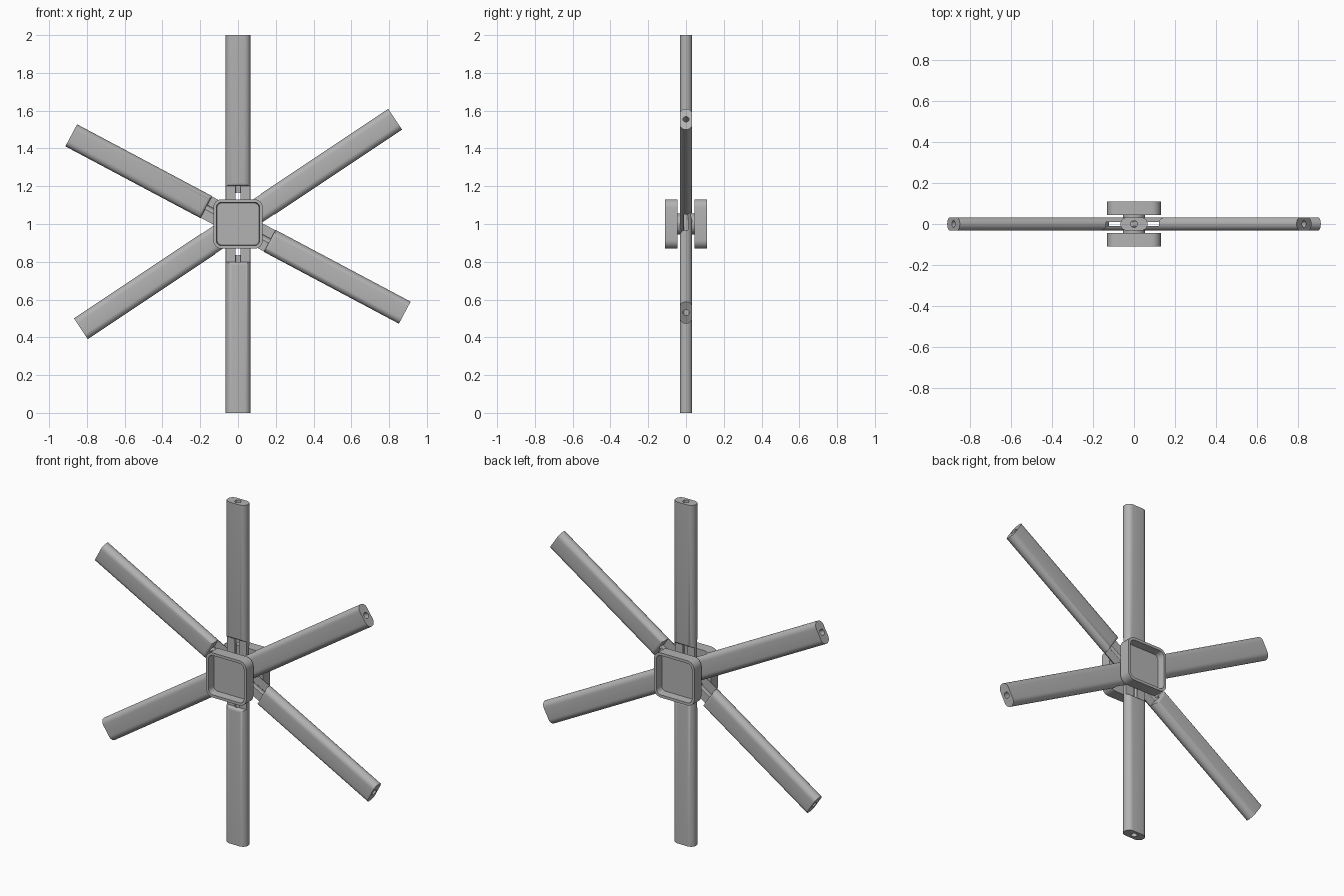
import bpy, bmesh, math
from mathutils import Matrix

cube = bpy.data.objects.get("Cube")
if cube:
    bpy.data.objects.remove(cube, do_unlink=True)

grey = bpy.data.materials.new("plain grey")
grey.use_nodes = True
grey.diffuse_color = (0.45, 0.45, 0.45, 1)
grey.node_tree.nodes["Principled BSDF"].inputs["Base Color"].default_value = grey.diffuse_color

HALF_W, HALF_T, THIRD = 0.066, 0.033, 0.011
CENTRE = 1.0


def arc(cx, cy, r, start, end, n):
    """Points on an arc, angles in degrees."""
    return [(cx + r * math.cos(math.radians(start + (end - start) * i / n)),
             cy + r * math.sin(math.radians(start + (end - start) * i / n)))
            for i in range(n + 1)]


def prism(name, outline, low, high, place):
    """Extrude an outline; place(a, b, h) maps it into space."""
    bm = bmesh.new()
    face = bm.faces.new([bm.verts.new(place(a, b, low)) for a, b in outline])
    new = bmesh.ops.extrude_face_region(bm, geom=[face])["geom"]
    move = [v for v in new if isinstance(v, bmesh.types.BMVert)]
    for v, (a, b) in zip(move, outline):
        v.co += place(0, 0, high) - place(0, 0, low)
    bmesh.ops.recalc_face_normals(bm, faces=bm.faces[:])
    return finish(name, bm)


def finish(name, bm):
    mesh = bpy.data.meshes.new(name)
    bm.to_mesh(mesh)
    bm.free()
    mesh.materials.append(grey)
    obj = bpy.data.objects.new(name, mesh)
    bpy.context.collection.objects.link(obj)
    return obj


def activate(obj):
    bpy.ops.object.select_all(action='DESELECT')
    obj.select_set(True)
    bpy.context.view_layer.objects.active = obj


def smooth(obj):
    activate(obj)
    bpy.ops.object.shade_smooth_by_angle(angle=math.radians(35))


def cut(obj, cutter):
    activate(obj)
    mod = obj.modifiers.new("cut", 'BOOLEAN')
    mod.operation, mod.solver, mod.object = 'DIFFERENCE', 'EXACT', cutter
    bpy.ops.object.modifier_apply(modifier=mod.name)
    bpy.data.objects.remove(cutter, do_unlink=True)


def along_x(a, b, h):
    return Matrix.Translation((h, b, a)).translation


def along_y(a, b, h):
    return Matrix.Translation((a, h, b)).translation


def along_z(a, b, h):
    return Matrix.Translation((a, b, h)).translation


def notch(side, floor, half):
    """Cutter for a lap notch whose outer lips are rounded over."""
    r = 0.02
    top = HALF_T + 0.0005
    right = arc(half + r, top - r, r, 180, 90, 5)
    pts = [(-half, floor), (half, floor)] + right
    pts += [(half + r, 0.06), (-half - r, 0.06)]
    pts += [(-a, b) for a, b in reversed(right)]
    return prism("notch", [(a, b * side) for a, b in pts], -0.1, 0.1, along_x)


def bar(name, angle, notches):
    """Rounded bar with a lengthwise bore and lap notches, turned about y."""
    flat = HALF_W - HALF_T
    outline = arc(flat, 0, HALF_T, -90, 90, 12) + arc(-flat, 0, HALF_T, 90, 270, 12)
    obj = prism(name, outline, -1, 1, along_z)
    cut(obj, prism("bore", arc(0, 0, 0.017, 0, 345, 23), -1.1, 1.1, along_z))
    for side, floor, half in notches:
        cut(obj, notch(side, floor, half))
    obj.data.transform(Matrix.Translation((0, 0, CENTRE))
                       @ Matrix.Rotation(math.radians(angle), 4, 'Y'))
    smooth(obj)


# Three bars lapped over each other in thirds of their thickness
bar("upright_bar", 0, [(-1, THIRD, 0.2), (1, THIRD, 0.165)])
bar("front_lap_bar", 56.3, [(1, -THIRD, 0.19)])
bar("back_lap_bar", -62, [(-1, -THIRD, 0.19)])

# Hub axle
axle = prism("hub_axle", arc(0, 0, 0.055, 0, 348.75, 31), -0.055, 0.055, along_y)
axle.location.z = CENTRE
smooth(axle)

# Square hub caps, hollowed from the outside
for name, side in (("front_cap", -1), ("back_cap", 1)):
    size, r = 0.131, 0.045
    c = size - r
    outline = []
    for i, (sx, sz) in enumerate(((1, 1), (-1, 1), (-1, -1), (1, -1))):
        outline += arc(sx * c, sz * c, r, 90 * i, 90 * i + 90, 6)
    cap = prism(name, outline, side * 0.045, side * 0.11, along_y)
    bm = bmesh.new()
    bm.from_mesh(cap.data)
    outer = max(bm.faces, key=lambda f: f.calc_center_median().y * side)
    bmesh.ops.inset_region(bm, faces=[outer], thickness=0.016)
    bmesh.ops.inset_region(bm, faces=[outer], thickness=0.004, depth=-0.045)
    bm.to_mesh(cap.data)
    bm.free()
    cap.location.z = CENTRE
    smooth(cap)
